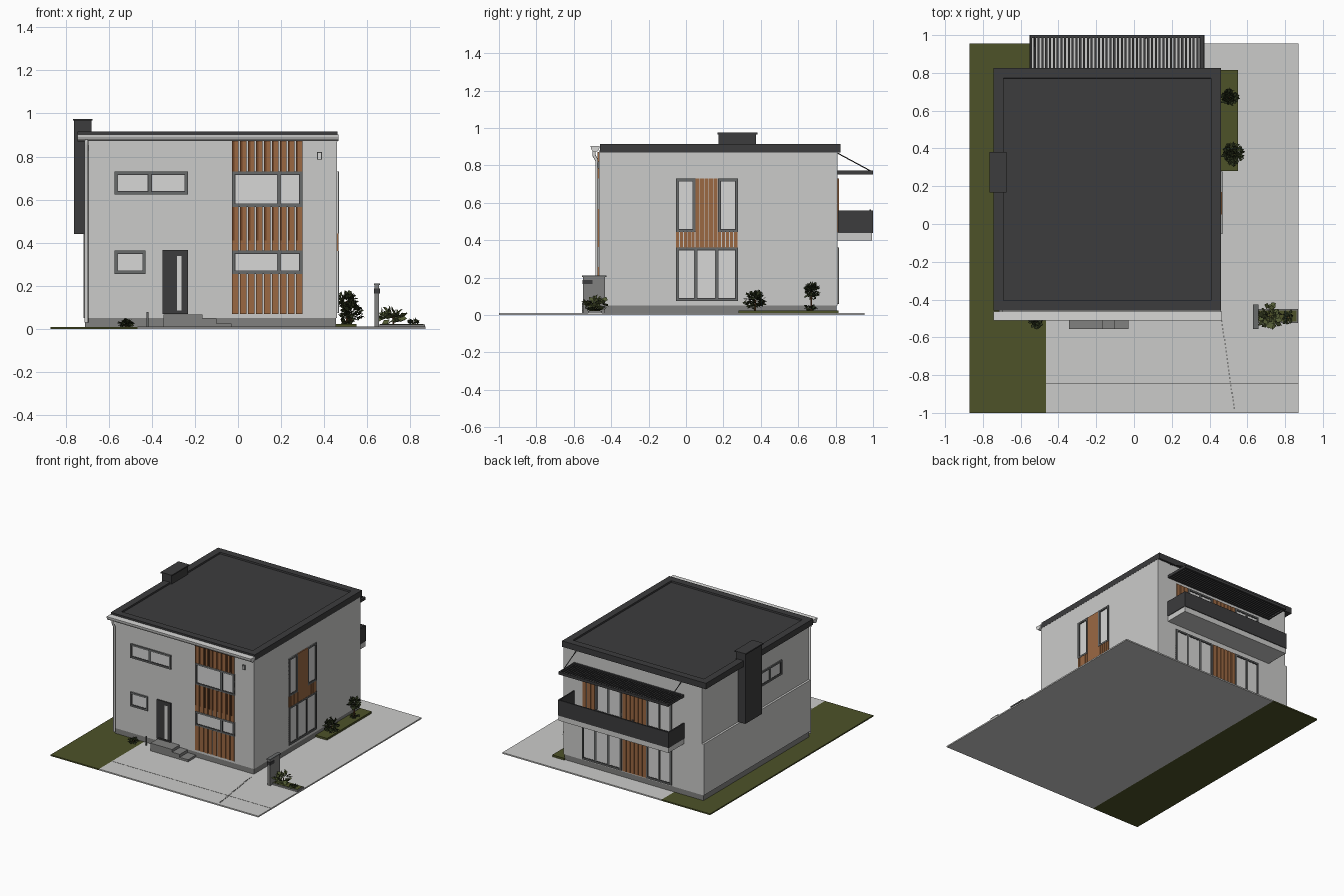
import bpy, bmesh, math, random
from mathutils import Vector

random.seed(4)
cube = bpy.data.objects.get("Cube")
if cube:
    bpy.data.objects.remove(cube, do_unlink=True)


def material(name, r, g, b):
    m = bpy.data.materials.new(name)
    m.use_nodes = True
    m.diffuse_color = (r, g, b, 1)
    bsdf = m.node_tree.nodes["Principled BSDF"]
    bsdf.inputs["Base Color"].default_value = (r, g, b, 1)
    bsdf.inputs["Roughness"].default_value = 0.8
    return m


WALL = material("pale plaster", 0.6, 0.6, 0.59)
GLASS = material("pale glass", 0.68, 0.68, 0.67)
DARK = material("charcoal", 0.045, 0.045, 0.047)
FRAME = material("frame grey", 0.14, 0.145, 0.145)
STONE = material("stone grey", 0.22, 0.22, 0.215)
WOOD = material("warm wood", 0.33, 0.14, 0.055)
BROWN = material("dark wood", 0.16, 0.06, 0.022)
LAWN = material("lawn green", 0.075, 0.085, 0.022)
LEAF = material("leaf green", 0.085, 0.105, 0.035)
SHRUB = material("shrub green", 0.025, 0.034, 0.012)


def finish(name, bm, mat):
    bmesh.ops.recalc_face_normals(bm, faces=bm.faces)
    mesh = bpy.data.meshes.new(name)
    bm.to_mesh(mesh)
    bm.free()
    mesh.materials.append(mat)
    obj = bpy.data.objects.new(name, mesh)
    bpy.context.collection.objects.link(obj)
    return obj


def boxes(name, extents, mat):
    """One object from boxes given as x0, x1, y0, y1, z0, z1."""
    bm = bmesh.new()
    for x0, x1, y0, y1, z0, z1 in extents:
        for v in bmesh.ops.create_cube(bm, size=1)["verts"]:
            v.co = (x0 if v.co.x < 0 else x1, y0 if v.co.y < 0 else y1, z0 if v.co.z < 0 else z1)
    return finish(name, bm, mat)


def box(name, *extent, mat):
    return boxes(name, [extent], mat)


def tube(name, points, radius, mat):
    curve = bpy.data.curves.new(name, "CURVE")
    curve.dimensions = "3D"
    curve.bevel_depth = radius
    curve.bevel_resolution = 2
    curve.use_fill_caps = True
    spline = curve.splines.new("POLY")
    spline.points.add(len(points) - 1)
    for p, co in zip(spline.points, points):
        p.co = (*co, 1)
    curve.materials.append(mat)
    obj = bpy.data.objects.new(name, curve)
    bpy.context.collection.objects.link(obj)
    return obj


# Facade helpers: axis, plane position, outward sign
SIDES = {"front": ("y", -0.465, -1), "back": ("y", 0.81, 1),
         "right": ("x", 0.46, 1), "left": ("x", -0.70, -1)}


def on_wall(side, u0, u1, z0, z1, depth):
    axis, plane, sign = SIDES[side]
    a, b = sorted((plane - sign * 0.002, plane + sign * depth))
    return (u0, u1, a, b, z0, z1) if axis == "y" else (a, b, u0, u1, z0, z1)


def border(side, u0, u1, z0, z1, w, depth):
    return [on_wall(side, *r, depth) for r in (
        (u0, u1, z0, z0 + w), (u0, u1, z1 - w, z1),
        (u0, u0 + w, z0 + w, z1 - w), (u1 - w, u1, z0 + w, z1 - w))]


def window(name, side, u0, u1, z0, z1, mullions=()):
    boxes(name + "_glass", [on_wall(side, u0, u1, z0, z1, 0.003)], GLASS)
    frame = border(side, u0, u1, z0, z1, 0.012, 0.009)
    frame += [on_wall(side, m - 0.006, m + 0.006, z0, z1, 0.007) for m in mullions]
    boxes(name + "_frame", frame, FRAME)
    edges = [u0 + 0.012, *mullions, u1 - 0.012]
    seals = []
    for a, b in zip(edges, edges[1:]):
        a += 0.006 if a in mullions else 0
        b -= 0.006 if b in mullions else 0
        seals += border(side, a, b, z0 + 0.012, z1 - 0.012, 0.004, 0.005)
    boxes(name + "_seal", seals, DARK)


def boards(name, side, u0, u1, z0, z1, count, fill=0.82, mat=WOOD, depth=0.007):
    pitch = (u1 - u0) / count
    boxes(name, [on_wall(side, u0 + i * pitch, u0 + (i + fill) * pitch, z0, z1, depth)
                 for i in range(count)], mat)


# Grounds
box("lawn", -0.87, -0.465, -1, 0.955, 0, 0.01, mat=LAWN)
box("paving", -0.465, 0.87, -1, 0.955, 0, 0.01, mat=WALL)
box("paving_joint", -0.465, 0.87, -0.847, -0.843, 0.009, 0.011, mat=STONE)
dots = []
for i in range(24):
    t = i / 24
    x, y = 0.465 + 0.068 * t, -0.515 - 0.48 * t
    dots.append((x - 0.004, x + 0.004, y - 0.005, y + 0.005, 0.009, 0.012))
boxes("drain_dots", dots, STONE)
box("side_bed", 0.45, 0.55, 0.28, 0.815, 0.005, 0.024, mat=LAWN)
box("pillar_bed", 0.65, 0.868, -0.525, -0.45, 0.005, 0.022, mat=STONE)
box("pillar_bed_soil", 0.658, 0.86, -0.517, -0.458, 0.02, 0.024, mat=LAWN)

# House body
box("plinth", -0.71, 0.455, -0.46, 0.805, 0.005, 0.055, mat=STONE)
box("lower_walls", -0.716, 0.46, -0.465, 0.81, 0.052, 0.44, mat=WALL)
box("upper_walls", -0.70, 0.46, -0.465, 0.81, 0.44, 0.88, mat=WALL)

# Roof slab with sunken centre
roof = bmesh.new()
for v in bmesh.ops.create_cube(roof, size=1)["verts"]:
    v.co = (-0.142 + 1.206 * v.co.x, 0.183 + 1.284 * v.co.y, 0.8925 + 0.045 * v.co.z)
top = [f for f in roof.faces if f.normal.z > 0.9 or f.calc_center_median().z > 0.91]
bmesh.ops.inset_individual(roof, faces=top, thickness=0.075)
rim = bmesh.ops.inset_individual(roof, faces=top, thickness=0.002, depth=-0.012)
finish("flat_roof", roof, DARK)

# Half-round gutter and downpipe
gutter = bmesh.new()
arc = [math.pi + math.pi * i / 8 for i in range(9)]
profile = gutter.faces.new([gutter.verts.new((-0.745, -0.486 + 0.024 * math.cos(a), 0.903 + 0.032 * math.sin(a)))
                            for a in arc])
ext = bmesh.ops.extrude_face_region(gutter, geom=[profile])["geom"]
bmesh.ops.translate(gutter, vec=(1.21, 0, 0), verts=[g for g in ext if isinstance(g, bmesh.types.BMVert)])
finish("gutter", gutter, GLASS)
tube("downpipe", [(-0.703, -0.492, 0.88), (-0.703, -0.492, 0.855), (-0.703, -0.476, 0.825),
                  (-0.703, -0.476, 0.03)], 0.009, GLASS)

# Chimney
box("chimney", -0.76, -0.68, 0.175, 0.375, 0.44, 0.966, mat=DARK)
box("chimney_cap", -0.766, -0.674, 0.168, 0.382, 0.966, 0.975, mat=DARK)

# Front facade
window("upper_front_window", "front", -0.572, -0.233, 0.623, 0.73, [-0.41])
window("lower_front_window", "front", -0.572, -0.428, 0.256, 0.365)
window("stair_window_upper", "front", -0.028, 0.3, 0.567, 0.73, [0.19])
window("stair_window_lower", "front", -0.028, 0.3, 0.256, 0.365, [0.19])
for label, z0, z1 in (("top", 0.73, 0.872), ("middle", 0.365, 0.567), ("bottom", 0.07, 0.256)):
    boards("front_cladding_" + label, "front", -0.028, 0.305, z0, z1, 9)
    if label != "bottom":
        boards("front_battens_" + label, "front", -0.028, 0.305, max(z0, 0.41), z1, 9, 0.3, BROWN, 0.0095)
boxes("door", [on_wall("front", -0.35, -0.233, 0.07, 0.367, 0.005)], DARK)
boxes("door_frame", border("front", -0.35, -0.233, 0.07, 0.367, 0.01, 0.009), DARK)
boxes("door_glass", [on_wall("front", -0.284, -0.262, 0.085, 0.338, 0.007)], GLASS)
boxes("wall_lamp_base", [on_wall("front", 0.366, 0.39, 0.785, 0.82, 0.008)], FRAME)
boxes("wall_lamp", [on_wall("front", 0.37, 0.386, 0.789, 0.816, 0.012)], GLASS)

# Entrance steps
boxes("entrance_steps", [(-0.345, -0.164, -0.555, -0.455, 0.005, 0.068),
                         (-0.164, -0.1, -0.555, -0.455, 0.005, 0.048),
                         (-0.1, -0.03, -0.555, -0.455, 0.005, 0.026)], STONE)

# Right facade
window("right_window_a", "right", -0.053, 0.05, 0.444, 0.73)
window("right_window_b", "right", 0.17, 0.278, 0.444, 0.73)
window("right_glazing", "right", -0.053, 0.278, 0.075, 0.362, [0.052, 0.165])
boards("right_cladding", "right", 0.05, 0.17, 0.362, 0.73, 5, 0.97)
boards("right_cladding_a", "right", -0.053, 0.05, 0.362, 0.444, 5)
boards("right_cladding_b", "right", 0.17, 0.278, 0.362, 0.444, 5)

# Left facade
window("left_window", "left", -0.14, 0.14, 0.605, 0.715, [0.0])

# Back facade
window("terrace_doors", "back", -0.03, 0.3, 0.06, 0.362, [0.08, 0.19])
window("terrace_window", "back", -0.45, -0.24, 0.06, 0.362, [-0.345])
boards("terrace_cladding", "back", -0.235, -0.035, 0.06, 0.362, 6)
window("balcony_doors", "back", -0.03, 0.19, 0.445, 0.73, [0.08])
window("balcony_window", "back", -0.45, -0.24, 0.445, 0.73, [-0.345])
boards("balcony_cladding_a", "back", 0.195, 0.3, 0.445, 0.73, 3)
boards("balcony_cladding_b", "back", -0.235, -0.035, 0.445, 0.73, 6)

# Balcony
X0, X1 = -0.55, 0.37
box("balcony_slab", X0, X1, 0.805, 0.995, 0.4, 0.445, mat=WALL)
boxes("balcony_railing", [(X0, X1, 0.99, 1.0, 0.44, 0.558), (X0 - 0.004, X0 + 0.006, 0.812, 1.0, 0.44, 0.558),
                          (X1 - 0.006, X1 + 0.004, 0.812, 1.0, 0.44, 0.558)], DARK)
boxes("railing_posts", [(x - 0.005, x + 0.005, 0.98, 0.99, 0.44, 0.565)
                        for x in (X0 + 0.31, X1 - 0.31)], FRAME)

# Slatted sunshade with stays
pitch = (X1 - X0) / 46
boxes("sunshade_slats", [(X0 + i * pitch, X0 + (i + 0.55) * pitch, 0.815, 0.995, 0.757, 0.768)
                         for i in range(46)], DARK)
boxes("sunshade_frame", [(X0, X1, 0.985, 1.0, 0.752, 0.772), (X0, X1, 0.81, 0.824, 0.752, 0.772),
                         (X0, X0 + 0.01, 0.81, 1.0, 0.752, 0.772), (X1 - 0.01, X1, 0.81, 1.0, 0.752, 0.772)], DARK)
for label, x in (("left", X1 - 0.02), ("right", X0 + 0.02)):
    tube(label + "_stay", [(x, 0.812, 0.865), (x, 0.992, 0.768)], 0.003, DARK)

# Letterbox pillar and small garden post
box("pillar", 0.634, 0.655, -0.55, -0.432, 0.005, 0.205, mat=STONE)
box("pillar_cap", 0.63, 0.659, -0.556, -0.426, 0.203, 0.212, mat=FRAME)
box("letterbox", 0.631, 0.658, -0.554, -0.5, 0.165, 0.188, mat=DARK)
tube("garden_post", [(-0.42, -0.5, 0.005), (-0.42, -0.5, 0.08)], 0.005, FRAME)


def plant(name, x, y, z, rx, rz, count, leaf, mat):
    """Stem with loose diamond leaves filling an ellipsoid."""
    bm = bmesh.new()
    for _ in range(count):
        d = Vector((random.gauss(0, 1), random.gauss(0, 1), random.gauss(0, 1))).normalized()
        r = random.uniform(0.4, 0.9)
        c = Vector((x + d.x * rx * r, y + d.y * rx * r, z + d.z * rz * r))
        along = (d + Vector((random.uniform(-1, 1), random.uniform(-1, 1), 0.2))).normalized() * leaf
        across = along.cross(Vector((random.uniform(-1, 1), random.uniform(-1, 1), 1))) * 0.6
        bm.faces.new([bm.verts.new(c + o) for o in (-along, across, along, -across)])
    finish(name, bm, mat)
    tube(name + "_stem", [(x, y, 0.008), (x, y, z)], 0.004, BROWN)


plant("tall_shrub", 0.505, 0.67, 0.13, 0.05, 0.05, 130, 0.014, SHRUB)
plant("tall_shrub_base", 0.505, 0.67, 0.04, 0.04, 0.018, 40, 0.012, SHRUB)
plant("wide_shrub", 0.525, 0.37, 0.08, 0.065, 0.06, 170, 0.014, SHRUB)
plant("leafy_plant", 0.72, -0.485, 0.06, 0.075, 0.045, 60, 0.021, LEAF)
plant("small_plant", 0.815, -0.495, 0.03, 0.04, 0.014, 40, 0.012, SHRUB)
plant("low_bush", -0.517, -0.515, 0.025, 0.04, 0.02, 110, 0.011, SHRUB)
